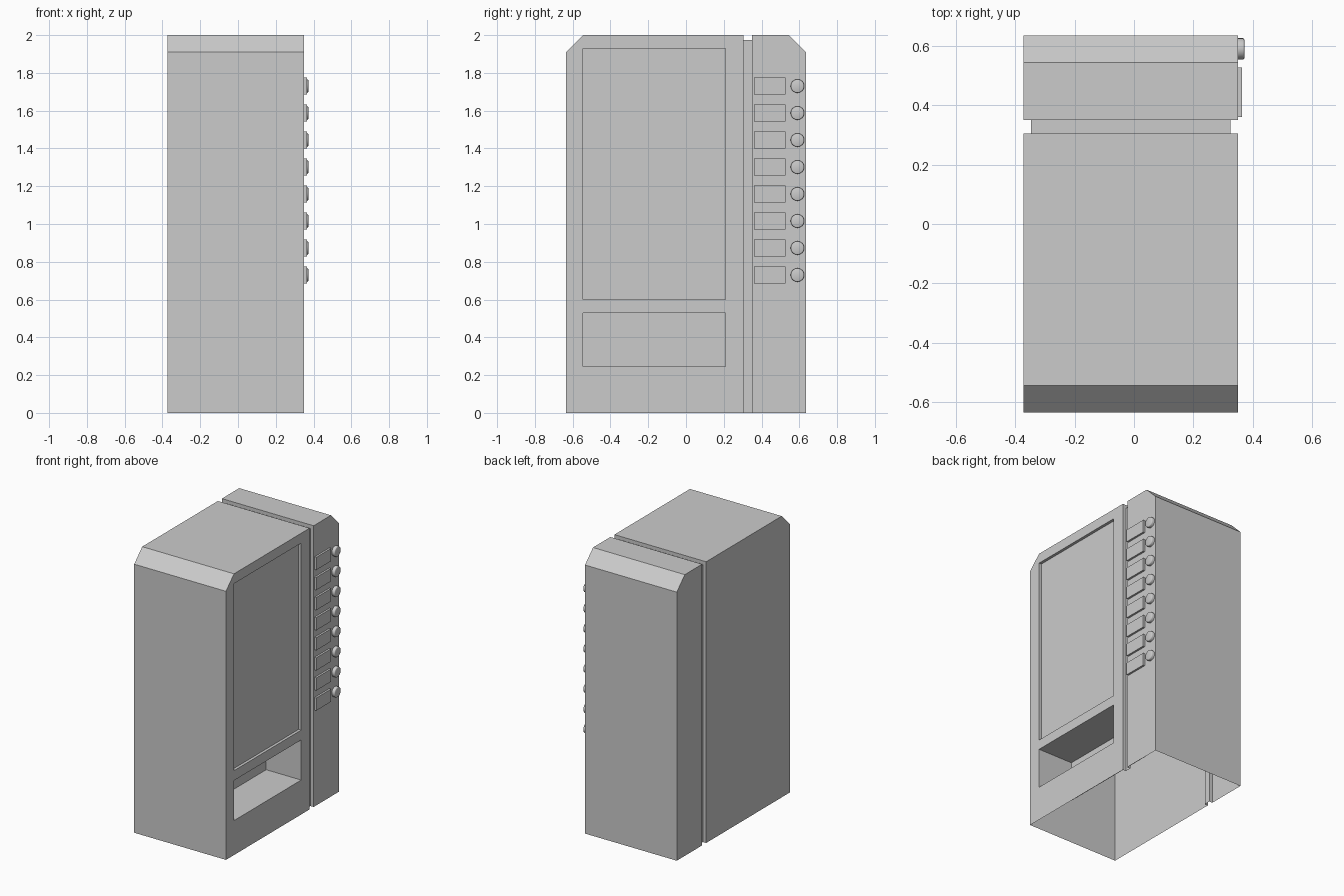
import bpy, bmesh, math
from mathutils import Matrix

if "Cube" in bpy.data.objects:
    bpy.data.objects.remove(bpy.data.objects["Cube"])

X0, X1 = -0.372, 0.35      # cabinet back and display planes
G0, G1 = 0.305, 0.35       # groove between the two sections


def to_object(bm, name):
    mesh = bpy.data.meshes.new(name)
    bm.to_mesh(mesh)
    bm.free()
    ob = bpy.data.objects.new(name, mesh)
    bpy.context.collection.objects.link(ob)
    return ob


def box(name, lo, hi):
    bm = bmesh.new()
    bmesh.ops.create_cube(bm, size=1)
    for v in bm.verts:
        v.co = [(a + b) / 2 + c * (b - a) for a, b, c in zip(lo, hi, v.co)]
    return to_object(bm, name)


def cut(target, lo, hi):
    cutter = box("cutter", lo, hi)
    cutter.hide_render = True
    mod = target.modifiers.new("cut", 'BOOLEAN')
    mod.operation, mod.solver, mod.object = 'DIFFERENCE', 'EXACT', cutter
    bpy.context.view_layer.objects.active = target
    bpy.ops.object.modifier_apply(modifier=mod.name)
    bpy.data.objects.remove(cutter)


# Cabinet: side profile with chamfered top edges, extruded in x
profile = [(-0.635, 0), (0.635, 0), (0.635, 1.91), (0.545, 2.0),
           (-0.545, 2.0), (-0.635, 1.91)]
bm = bmesh.new()
face = bm.faces.new([bm.verts.new((X0, y, z)) for y, z in profile])
ext = bmesh.ops.extrude_face_region(bm, geom=[face])
bmesh.ops.translate(bm, vec=(X1 - X0, 0, 0),
                    verts=[e for e in ext['geom'] if isinstance(e, bmesh.types.BMVert)])
bmesh.ops.recalc_face_normals(bm, faces=bm.faces)
cabinet = to_object(bm, "cabinet")

# Groove around sides and top
cut(cabinet, (X0 - 0.1, G0, -0.1), (X0 + 0.025, G1, 2.1))
cut(cabinet, (X1 - 0.025, G0, -0.1), (X1 + 0.1, G1, 2.1))
cut(cabinet, (X0 - 0.1, G0, 1.975), (X1 + 0.1, G1, 2.1))

# Display window recess and pickup tray
cut(cabinet, (X1 - 0.02, -0.545, 0.60), (X1 + 0.1, 0.21, 1.93))
cut(cabinet, (X1 - 0.275, -0.545, 0.245), (X1 + 0.1, 0.21, 0.53))

# Open underside
bm = bmesh.new()
bm.from_mesh(cabinet.data)
under = [f for f in bm.faces if all(abs(v.co.z) < 1e-4 for v in f.verts)]
bmesh.ops.delete(bm, geom=under, context='FACES')
bm.to_mesh(cabinet.data)
bm.free()

# Rows of label plates and round buttons
for i in range(8):
    z = 0.73 + i * 0.1429
    box(f"label_plate_{i + 1}", (X1 - 0.002, 0.36, z - 0.045), (0.364, 0.527, z + 0.045))

    bm = bmesh.new()
    bmesh.ops.create_cone(bm, cap_ends=True, segments=24, radius1=0.036, radius2=0.036,
                          depth=0.024,
                          matrix=Matrix.Translation((0.360, 0.590, z))
                          @ Matrix.Rotation(math.pi / 2, 4, 'Y'))
    rim = [e for e in bm.edges if all(v.co.x > 0.365 for v in e.verts)]
    bmesh.ops.bevel(bm, geom=rim, offset=0.005, segments=2, profile=0.5, affect='EDGES')
    button = to_object(bm, f"button_{i + 1}")
    bpy.ops.object.select_all(action='DESELECT')
    button.select_set(True)
    bpy.context.view_layer.objects.active = button
    bpy.ops.object.shade_smooth_by_angle(angle=math.radians(50))
